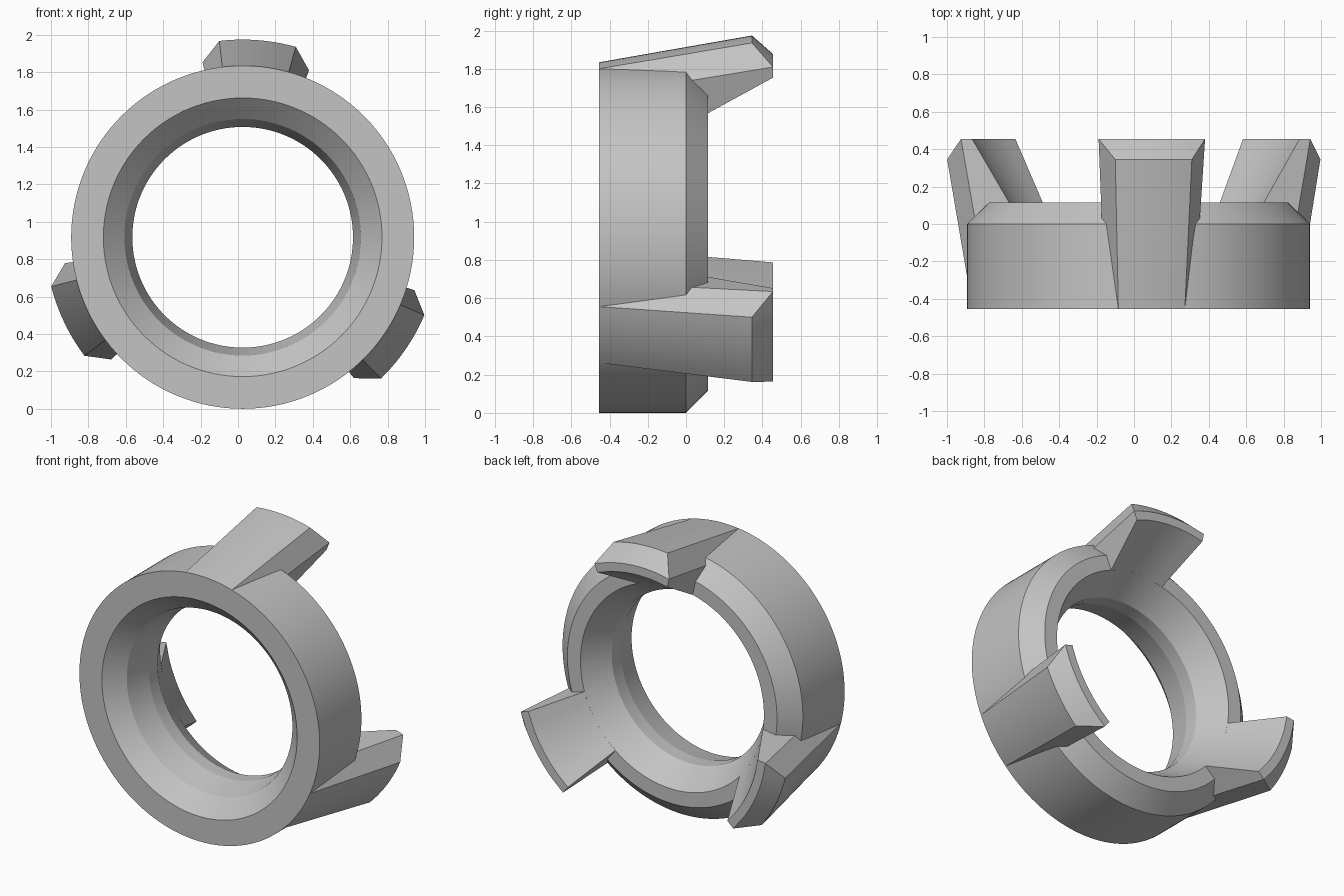
import bpy, bmesh, math
from math import cos, sin, radians

if "Cube" in bpy.data.objects:
    bpy.data.objects.remove(bpy.data.objects["Cube"])

CX, CZ = 0.025, 0.917      # axis of the ring, running along y
SEGMENTS = 128

grey = bpy.data.materials.new("plain_grey")
grey.use_nodes = True
colour = (0.55, 0.55, 0.55, 1)
grey.diffuse_color = colour
grey.node_tree.nodes["Principled BSDF"].inputs["Base Color"].default_value = colour


def polar(y, r, angle):
    return (CX + r * cos(angle), y, CZ + r * sin(angle))


def loft(name, slices, closed):
    """Join (angle, profile) slices, each profile being (y, radius) points."""
    bm = bmesh.new()
    rows = [[bm.verts.new(polar(y, r, a)) for y, r in prof] for a, prof in slices]
    n = len(rows[0])
    pairs = list(zip(rows, rows[1:]))
    if closed:
        pairs.append((rows[-1], rows[0]))
    for a, b in pairs:
        for i in range(n):
            j = (i + 1) % n
            bm.faces.new((a[i], a[j], b[j], b[i]))
    if not closed:
        bm.faces.new(rows[0])
        bm.faces.new(rows[-1])
    bmesh.ops.remove_doubles(bm, verts=bm.verts, dist=0.0005)
    bmesh.ops.recalc_face_normals(bm, faces=bm.faces)
    mesh = bpy.data.meshes.new(name)
    bm.to_mesh(mesh)
    bm.free()
    mesh.materials.append(grey)
    obj = bpy.data.objects.new(name, mesh)
    bpy.context.collection.objects.link(obj)
    bpy.ops.object.select_all(action="DESELECT")
    obj.select_set(True)
    bpy.context.view_layer.objects.active = obj
    bpy.ops.object.shade_smooth_by_angle(angle=radians(12))
    return obj


# Ring: chamfered outside, stepped bore that flares at the back
ring_profile = [(-0.455, 0.917), (0, 0.917), (0.115, 0.80), (0.115, 0.70),
                (-0.07, 0.59), (-0.165, 0.59), (-0.345, 0.632), (-0.455, 0.745)]
loft("ring", [(math.tau * i / SEGMENTS, ring_profile) for i in range(SEGMENTS)], True)

# Three flared claws with chamfered tips and sides
tip, inner = (0.455, 0.96), [(0.455, 0.90), (0.115, 0.70), (-0.45, 0.78)]
crown = [(-0.454, 0.917), (0.345, 1.057), tip] + inner
edge = [(-0.454, 0.80), tip, tip] + inner
NARROW, WIDE, STEPS = 11.2, 17.3, 10
for k, name in enumerate(("top_claw", "right_claw", "left_claw")):
    middle = 85.6 + 120 * k
    slices = [(middle - WIDE, edge)]
    slices += [(middle - NARROW + 2 * NARROW * i / STEPS, crown) for i in range(STEPS + 1)]
    slices.append((middle + WIDE, edge))
    loft(name, [(radians(a), p) for a, p in slices], False)
